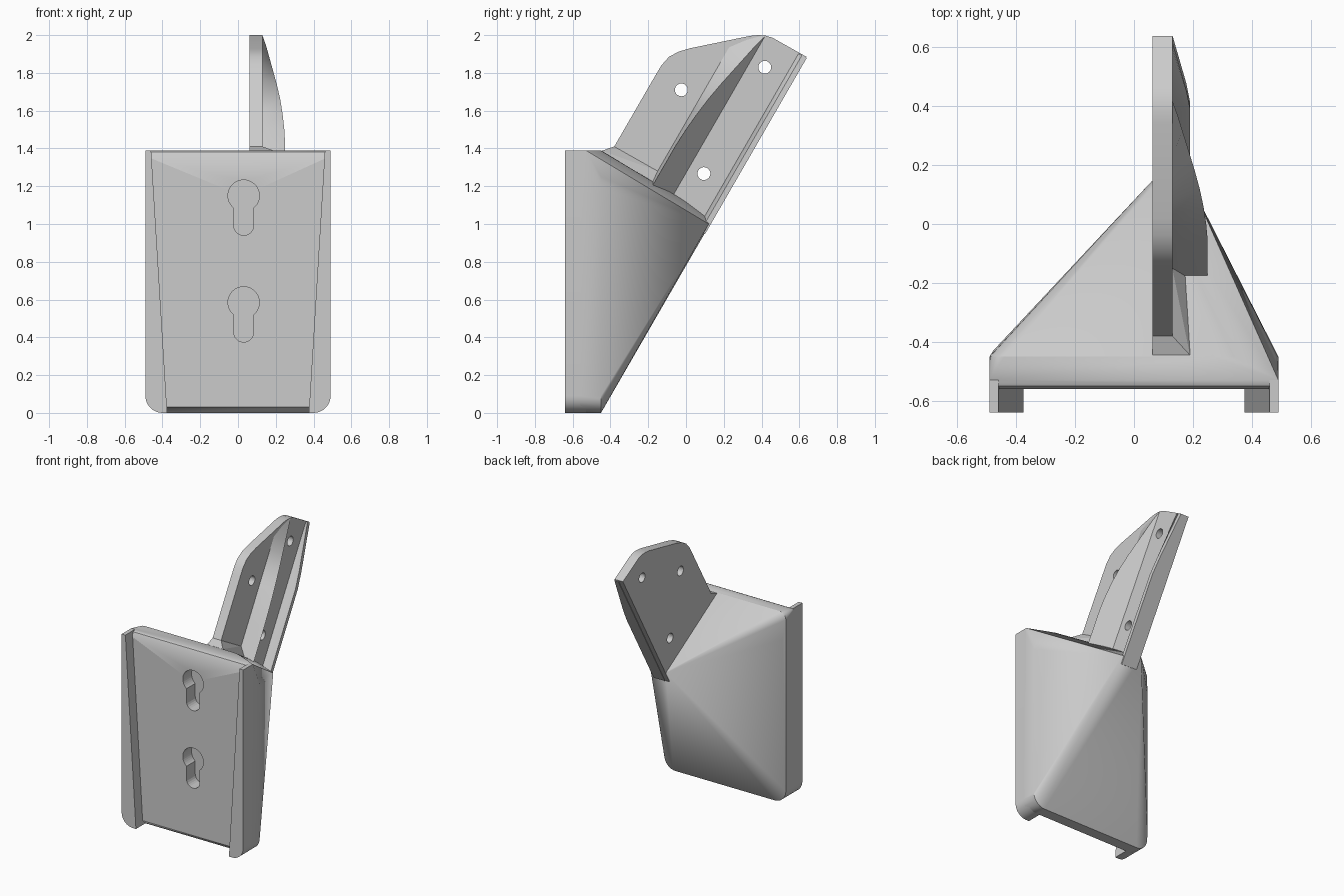
import bpy, bmesh, math
from mathutils import Vector

if "Cube" in bpy.data.objects:
    bpy.data.objects.remove(bpy.data.objects["Cube"])

grey = bpy.data.materials.new("grey_plastic")
grey.diffuse_color = (0.6, 0.6, 0.6, 1)
grey.use_nodes = True
grey.node_tree.nodes["Principled BSDF"].inputs["Base Color"].default_value = grey.diffuse_color


def finish(name, bm):
    bmesh.ops.recalc_face_normals(bm, faces=bm.faces[:])
    me = bpy.data.meshes.new(name)
    bm.to_mesh(me)
    bm.free()
    me.materials.append(grey)
    ob = bpy.data.objects.new(name, me)
    bpy.context.collection.objects.link(ob)
    return ob


def hull(name, pts):
    bm = bmesh.new()
    for p in pts:
        bm.verts.new(p)
    res = bmesh.ops.convex_hull(bm, input=bm.verts[:])
    loose = [v for v in bm.verts if not v.link_faces]
    bmesh.ops.delete(bm, geom=loose, context='VERTS')
    bmesh.ops.dissolve_limit(bm, angle_limit=0.002, verts=bm.verts[:], edges=bm.edges[:])
    return finish(name, bm)


def loft(name, rings):
    # skin closed rings of equal length and cap both ends
    bm = bmesh.new()
    rows = [[bm.verts.new(p) for p in r] for r in rings]
    n = len(rows[0])
    for a, b in zip(rows, rows[1:]):
        for i in range(n):
            j = (i + 1) % n
            bm.faces.new((a[i], a[j], b[j], b[i]))
    bm.faces.new(rows[0])
    bm.faces.new(rows[-1][::-1])
    return finish(name, bm)


def arc(cx, cz, rx, rz, a0, a1, n=8):
    return [(cx + rx * math.cos(math.radians(a0 + (a1 - a0) * i / n)),
             cz + rz * math.sin(math.radians(a0 + (a1 - a0) * i / n))) for i in range(n + 1)]


def cut(target, cutter):
    cutter.hide_render = True
    cutter.hide_set(True)
    m = target.modifiers.new("cut", 'BOOLEAN')
    m.operation = 'DIFFERENCE'
    m.solver = 'EXACT'
    m.object = cutter


def smooth(ob, angle=30):
    bpy.ops.object.select_all(action='DESELECT')
    ob.select_set(True)
    bpy.context.view_layer.objects.active = ob
    bpy.ops.object.shade_smooth_by_angle(angle=math.radians(angle))


def slant(x, n, t):
    # t runs up along the 60 degree arm, n runs across it
    return (x, 0.866 * n + 0.5 * t, -0.5 * n + 0.866 * t)


# Wedge body: rounded plate hulled to an off-centre point
pts = []
for s in (-1, 1):
    for x, z in arc(0.40, 0.09, 0.09, 0.09, -90, 0):
        pts += [(s * x, -0.45, z), (s * x, -0.56, max(z, 0.03)), (s * x, -0.53, z)]
    pts += [(s * 0.49, -0.56, 1.36), (s * 0.49, -0.55, 1.38), (s * 0.49, -0.53, 1.39)]
    pts += [(s * 0.478, -0.43, 0.12), (s * 0.478, -0.43, 1.2)]
pts += [(x, -0.45, z) for x, z in arc(0.27, 1.19, 0.22, 0.20, 0, 90, 10)]
pts += [(-x, -0.45, z) for x, z in arc(0.44, 1.34, 0.05, 0.05, 0, 90, 6)]
pts += [(0.06, 0.145, 1.03), (0.20, 0.12, 1.0), (0.07, 0.13, 1.04)]
body = hull("wedge_body", pts)

# Keyhole screw slots
for k, zc in enumerate((1.15, 0.585)):
    half = math.degrees(math.asin(0.053 / 0.083))
    outline = arc(0.03, zc, 0.083, 0.083, -90 + half, 270 - half, 32)
    outline += arc(0.03, zc - 0.157, 0.053, 0.053, 180, 360, 12)
    cut(body, loft(f"keyhole_cutter_{k}", [[(x, y, z) for x, z in outline] for y in (-0.7, -0.46)]))
smooth(body)

# Tapered side rails
for s, side in ((-1, "left"), (1, "right")):
    prof = arc(0.40, 0.09, 0.09, 0.09, -90, 0) + [(0.49, 1.39), (0.46, 1.39), (0.375, 0)]
    smooth(hull(f"{side}_rail", [(s * x, y, z) for x, z in prof for y in (-0.64, -0.53)]))

# Slanted arm plate
outline = [(0.10, 0.95), (0.638, 1.885), (0.46, 1.985), (0.42, 1.998), (0.38, 2.0), (0.34, 1.996),
           (0.02, 1.93), (-0.04, 1.912), (-0.09, 1.885), (-0.13, 1.84), (-0.16, 1.79),
           (-0.38, 1.41), (-0.38, 1.30), (-0.1, 1.05)]
plate = loft("arm_plate", [[(x, y, z) for y, z in outline] for x in (0.062, 0.13)])
for k, (yc, zc) in enumerate(((-0.025, 1.71), (0.417, 1.83), (0.095, 1.267))):
    ring = arc(yc, zc, 0.034, 0.034, 0, 345, 23)
    cut(plate, loft(f"hole_cutter_{k}", [[(x, y, z) for y, z in ring] for x in (0, 0.2)]))
smooth(plate)

# Flange along the back edge of the arm
rings = []
for t, x in ((0.87, 0.19), (1.50, 0.19), (1.62, 0.178), (1.945, 0.131)):
    rings.append([slant(0.10, -0.386, t), slant(x, -0.386, t), slant(x, -0.415, t),
                  slant(0.13, -0.435, t), slant(0.10, -0.435, t)])
smooth(loft("arm_flange", rings))

# Tapering triangular rib with a curved crest
rings = []
for t, h, left in ((0.90, 0.12, -0.77), (1.20, 0.12, -0.77), (1.30, 0.115, -0.77),
                   (1.40, 0.106, -0.77), (1.50, 0.093, -0.77), (1.60, 0.075, -0.77),
                   (1.70, 0.054, -0.77), (1.79, 0.035, -0.77), (1.87, 0.018, -0.71),
                   (1.935, 0.001, -0.645)):
    rings.append([slant(0.10, left, t), slant(0.13, left, t), slant(0.13 + h, -0.635 - h, t),
                  slant(0.13, -0.635, t), slant(0.10, -0.635, t)])
smooth(loft("arm_rib", rings), 20)

# Sloped foot joining arm and body
foot = [(0.062, -0.38, 1.41), (0.13, -0.38, 1.41), (0.13, -0.15, 1.28), (0.062, -0.15, 1.25),
        (0.062, -0.445, 1.388), (0.19, -0.445, 1.388), (0.19, -0.18, 1.2),
        (0.062, -0.44, 1.33), (0.19, -0.44, 1.33), (0.062, -0.15, 1.1), (0.19, -0.15, 1.1)]
hull("arm_foot", foot)
